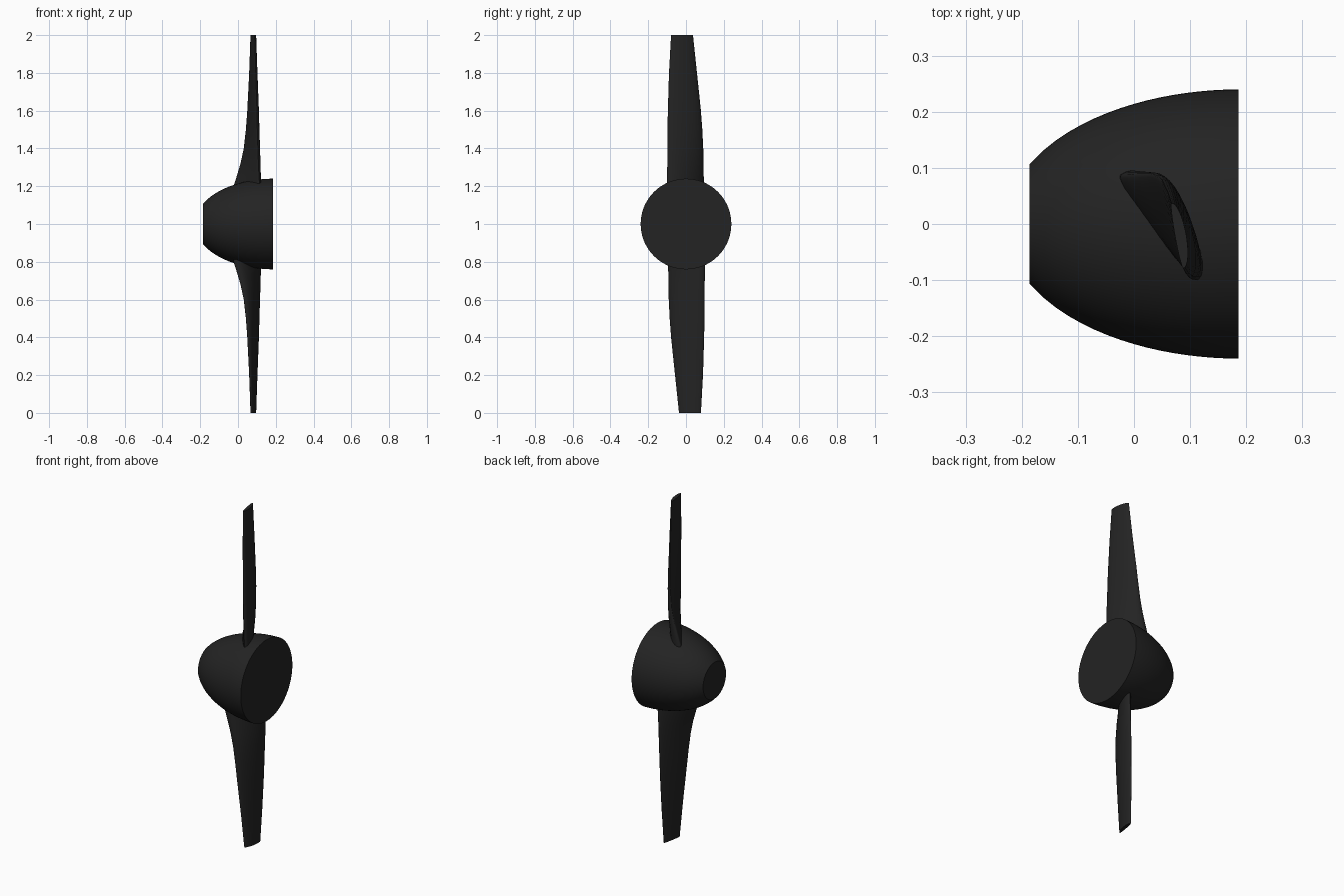
import bpy, bmesh, math
from mathutils import Vector, Matrix

if "Cube" in bpy.data.objects:
    bpy.data.objects.remove(bpy.data.objects["Cube"])

black = bpy.data.materials.new("matte_black")
black.diffuse_color = (0.017, 0.017, 0.017, 1)
black.use_nodes = True
black.node_tree.nodes["Principled BSDF"].inputs["Base Color"].default_value = black.diffuse_color


def loft(name, rings, angle):
    """Skin closed rings of points, cap both ends, smooth by angle."""
    bm = bmesh.new()
    loops = [[bm.verts.new(p) for p in ring] for ring in rings]
    n = len(loops[0])
    for a, b in zip(loops, loops[1:]):
        for i in range(n):
            j = (i + 1) % n
            bm.faces.new((a[i], a[j], b[j], b[i]))
    bm.faces.new(loops[0][::-1])
    bm.faces.new(loops[-1])
    bmesh.ops.recalc_face_normals(bm, faces=bm.faces[:])
    me = bpy.data.meshes.new(name)
    bm.to_mesh(me)
    bm.free()
    me.materials.append(black)
    ob = bpy.data.objects.new(name, me)
    bpy.context.collection.objects.link(ob)
    bpy.ops.object.select_all(action='DESELECT')
    ob.select_set(True)
    bpy.context.view_layer.objects.active = ob
    bpy.ops.object.shade_smooth_by_angle(angle=math.radians(angle))
    return ob


# Hub: truncated half ellipsoid around the x axis
rings = []
for k in range(17):
    x = -0.186 + 0.372 * k / 16
    r = 0.24 * math.sqrt(1 - ((0.19 - x) / 0.42) ** 2)
    rings.append([(x, r * math.cos(a), 1 + r * math.sin(a))
                  for a in (2 * math.pi * i / 72 for i in range(72))])
loft("spinner_hub", rings, 40)


def section(z, tx, ty, lx, ly, thick, skew):
    """Twisted airfoil slice from edge t to edge l, bulging towards +x."""
    t, l = Vector((tx, ty, z)), Vector((lx, ly, z))
    d = (l - t).normalized()
    nrm = Vector((-d.y, d.x, 0))
    pts = []
    for i in range(32):
        a = 2 * math.pi * i / 32
        s = (0.5 - 0.5 * math.cos(a)) ** skew
        h = math.sin(a) * thick * (0.78 if math.sin(a) > 0 else 0.22)
        pts.append(t.lerp(l, s) + nrm * h)
    return pts


# Blade stations: height, two edge points, thickness, skew
stations = [
    (1.10, -0.034, 0.087, 0.122, -0.101, 0.070, 1.20),
    (1.20, -0.022, 0.088, 0.115, -0.100, 0.063, 1.20),
    (1.25, -0.006, 0.089, 0.111, -0.100, 0.058, 1.17),
    (1.32, 0.015, 0.090, 0.108, -0.099, 0.052, 1.13),
    (1.40, 0.032, 0.090, 0.105, -0.099, 0.045, 1.10),
    (1.50, 0.043, 0.086, 0.102, -0.098, 0.039, 1.05),
    (1.60, 0.050, 0.079, 0.100, -0.096, 0.034, 1.00),
    (1.80, 0.060, 0.058, 0.094, -0.090, 0.026, 1.00),
    (2.00, 0.067, 0.037, 0.088, -0.079, 0.020, 1.00),
]
slices = [section(*s) for s in stations]
loft("upper_blade", slices, 50)

# Lower blade: half turn about the hub axis
turn = (Matrix.Translation((0, 0, 1)) @ Matrix.Rotation(math.pi, 4, 'X')
        @ Matrix.Translation((0, 0, -1)))
loft("lower_blade", [[turn @ p for p in ring] for ring in slices], 50)
